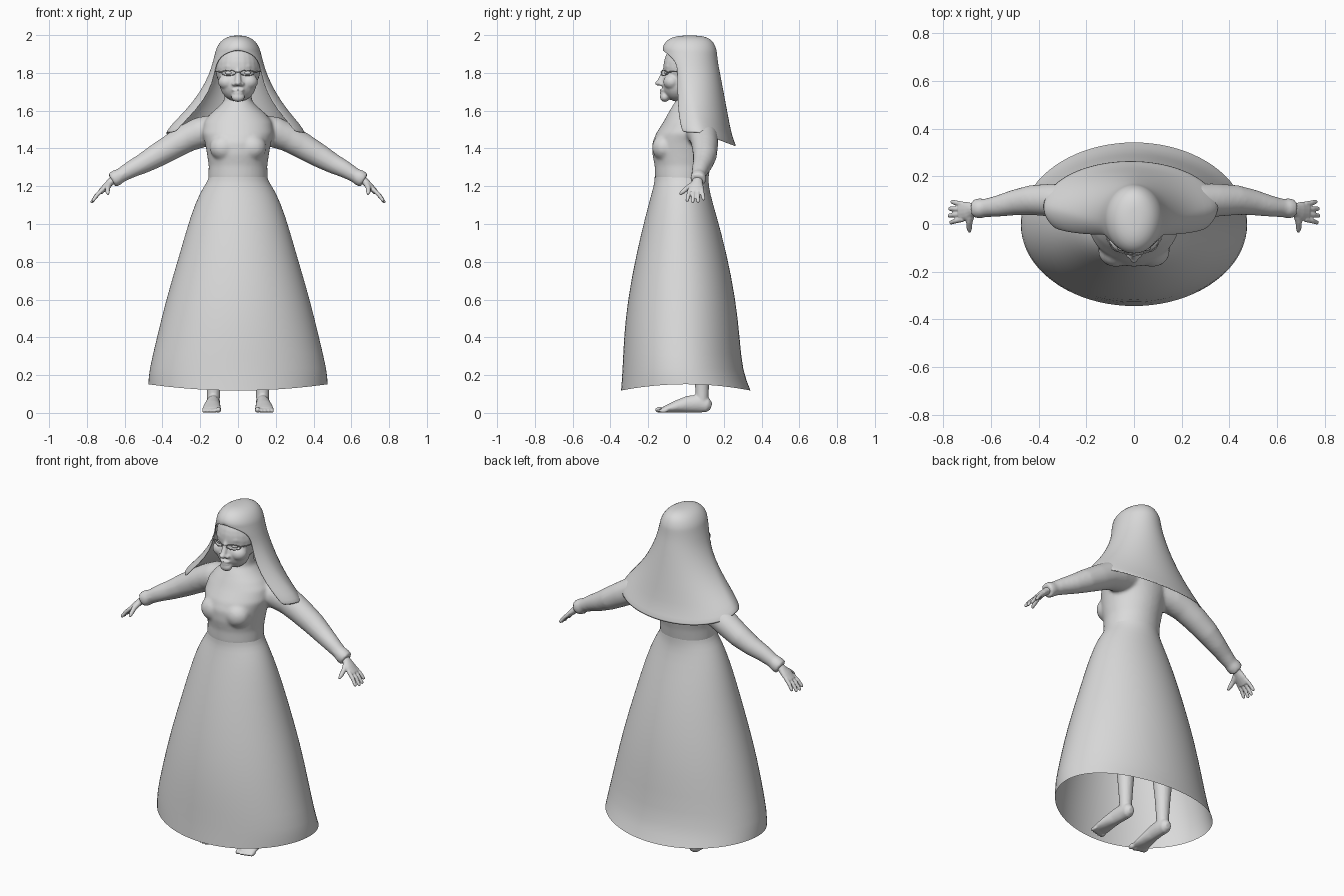
import bpy, bmesh, math
from mathutils import Vector, Matrix

cube = bpy.data.objects.get("Cube")
if cube:
    bpy.data.objects.remove(cube)

clay = bpy.data.materials.new("pale grey")
clay.use_nodes = True
GREY = (0.7, 0.7, 0.7, 1)
clay.diffuse_color = GREY
clay.node_tree.nodes["Principled BSDF"].inputs["Base Color"].default_value = GREY


def skin(bm, rings, closed=True, caps=True):
    """Join successive rings of points with quads."""
    vs = [[bm.verts.new(p) for p in ring] for ring in rings]
    n = len(vs[0])
    for a, b in zip(vs, vs[1:]):
        for i in range(n if closed else n - 1):
            j = (i + 1) % n
            bm.faces.new((a[i], a[j], b[j], b[i]))
    if caps:
        bm.faces.new(vs[0])
        bm.faces.new(vs[-1])


def tube(bm, rows, ref=(0, 1, 0), n=14):
    """Rows are x, y, z, radius along ref, radius across it."""
    pts = [Vector(r[:3]) for r in rows]
    rings = []
    for i, r in enumerate(rows):
        t = (pts[min(i + 1, len(pts) - 1)] - pts[max(i - 1, 0)]).normalized()
        u = Vector(ref)
        u = (u - t * u.dot(t)).normalized()
        v = t.cross(u)
        rings.append([pts[i] + u * r[3] * math.cos(a) + v * r[-1] * math.sin(a)
                      for a in (math.tau * k / n for k in range(n))])
    skin(bm, rings)


def ball(bm, centre, radii):
    m = Matrix.Translation(centre) @ Matrix.Diagonal((*radii, 1))
    bmesh.ops.create_uvsphere(bm, u_segments=24, v_segments=16, radius=1, matrix=m)


def oval(z, rx, yf, yb, n=40, dip=0):
    """Horizontal ring from half width, front y and back y."""
    out = []
    for k in range(n):
        a = math.tau * k / n
        y = (yf + yb) / 2 - (yb - yf) / 2 * math.cos(a)
        out.append((rx * math.sin(a), y, z - dip * math.cos(a) ** 2))
    return out


def finish(name, bm, voxel=0, smooth=0, subsurf=0):
    bmesh.ops.remove_doubles(bm, verts=bm.verts, dist=0.00005)
    bmesh.ops.recalc_face_normals(bm, faces=bm.faces)
    for f in bm.faces:
        f.smooth = True
    me = bpy.data.meshes.new(name)
    bm.to_mesh(me)
    bm.free()
    me.materials.append(clay)
    ob = bpy.data.objects.new(name, me)
    bpy.context.collection.objects.link(ob)
    if voxel:
        m = ob.modifiers.new("blend", 'REMESH')
        m.mode, m.voxel_size, m.use_smooth_shade = 'VOXEL', voxel, True
        s = ob.modifiers.new("soften", 'SMOOTH')
        s.factor, s.iterations = 0.5, smooth
    if subsurf:
        s = ob.modifiers.new("round", 'SUBSURF')
        s.levels = s.render_levels = subsurf
    return ob


# Skirt: open bell with a hem that dips at front and back
bm = bmesh.new()
SKIRT = [(1.25, .155, -.166, .12), (1.22, .165, -.167, .12), (1.17, .2, -.18, .125),
         (1.05, .25, -.213, .16), (.85, .307, -.262, .215), (.6, .382, -.31, .264),
         (.4, .43, -.33, .285), (.22, .474, -.337, .3)]
rings = [oval(*r) for r in SKIRT]
rings.append(oval(.152, .476, -.345, .343, dip=.034))
skin(bm, rings, caps=False)
finish("skirt", bm, subsurf=1)

# Bodice, neck and sleeves blended together
bm = bmesh.new()
BODICE = [(1.2, .155, -.155, .11), (1.25, .157, -.164, .12), (1.31, .155, -.166, .13),
          (1.37, .164, -.178, .145), (1.43, .175, -.178, .155), (1.48, .19, -.158, .16),
          (1.54, .18, -.12, .155), (1.58, .15, -.098, .145), (1.62, .105, -.075, .125),
          (1.65, .075, -.055, .1), (1.74, .066, -.045, .09)]
skin(bm, [oval(*r) for r in BODICE])
SLEEVE = [(.08, .06, 1.505, .08), (.2, .085, 1.485, .082), (.27, .095, 1.455, .075),
          (.34, .1, 1.415, .07), (.43, .1, 1.362, .063), (.5, .09, 1.322, .054),
          (.57, .075, 1.287, .045), (.625, .067, 1.255, .038), (.64, .066, 1.247, .043),
          (.668, .064, 1.23, .041)]
for s in (-1, 1):
    tube(bm, [(s * x, y, z, r) for x, y, z, r in SLEEVE], n=20)
    ball(bm, (s * .075, -.115, 1.405), (.075, .065, .07))
finish("bodice", bm, voxel=.01, smooth=5)

# Hands with four fanned fingers and a thumb
for s, side in ((-1, "right"), (1, "left")):
    bm = bmesh.new()
    PALM = [(.645, .064, 1.245, .026, .022), (.675, .06, 1.222, .028, .02),
            (.7, .054, 1.198, .04, .018), (.73, .052, 1.168, .04, .014)]
    tube(bm, [(s * r[0], *r[1:]) for r in PALM])
    for k, reach in enumerate((.9, 1, .97, .8)):
        y = .02 + .021 * k
        tip = .006 + .029 * k
        tube(bm, [(s * .715, y, 1.184, .011), (s * (.715 + .035 * reach), (y + tip) / 2, 1.184 - .034 * reach, .0105),
                  (s * (.715 + .058 * reach), tip, 1.184 - .066 * reach, .009),
                  (s * (.715 + .062 * reach), tip, 1.184 - .073 * reach, .005)])
    tube(bm, [(s * .68, .045, 1.215, .016), (s * .69, .01, 1.192, .014),
              (s * .69, -.02, 1.168, .011), (s * .688, -.034, 1.156, .006)], ref=(1, 0, 0))
    finish(side + "_hand", bm, voxel=.004, smooth=3)

# Legs and bare feet
for s, side in ((-1, "right"), (1, "left")):
    bm = bmesh.new()
    tube(bm, [(s * .13, .085, .04, .033), (s * .13, .085, .12, .036), (s * .13, .085, .22, .043),
              (s * .13, .085, .36, .056), (s * .13, .06, .5, .055), (s * .125, .04, .75, .075)])
    tube(bm, [(s * .13, .134, .034, .016, .018), (s * .13, .115, .04, .032, .038),
              (s * .13, .07, .05, .036, .048), (s * .133, .01, .046, .038, .044),
              (s * .137, -.05, .034, .045, .032), (s * .139, -.1, .022, .05, .02),
              (s * .139, -.125, .016, .047, .013)], ref=(1, 0, 0), n=20)
    for k in range(5):
        big = .016 if k == 0 else .0115
        ball(bm, (s * (.103 + .0185 * k + (.004 if k else 0)), -.14 + .005 * k, big), (big * .85, .025, big))
    finish(side + "_leg", bm, voxel=.006, smooth=3)

# Head with modelled face
bm = bmesh.new()
ball(bm, (0, .015, 1.83), (.12, .135, .145))
ball(bm, (0, -.045, 1.742), (.097, .082, .094))
ball(bm, (0, -.112, 1.672), (.036, .026, .026))
tube(bm, [(0, -.108, 1.825, .012), (0, -.124, 1.785, .014), (0, -.138, 1.75, .018),
          (0, -.134, 1.736, .012)], ref=(1, 0, 0))
ball(bm, (0, -.142, 1.746), (.017, .022, .015))
ball(bm, (0, -.121, 1.708), (.033, .018, .009))
ball(bm, (0, -.12, 1.692), (.029, .018, .009))
for s in (-1, 1):
    ball(bm, (s * .02, -.128, 1.741), (.014, .016, .011))
    ball(bm, (s * .055, -.075, 1.752), (.05, .045, .042))
    tube(bm, [(s * .015, -.11, 1.826, .008), (s * .055, -.098, 1.836, .009),
              (s * .09, -.064, 1.824, .007)], ref=(0, 0, 1))
finish("head", bm, voxel=.006, smooth=4)

# Eyes and slim spectacles
for s, side in ((-1, "right"), (1, "left")):
    bm = bmesh.new()
    ball(bm, (s * .048, -.099, 1.8), (.021, .014, .01))
    finish(side + "_eye", bm)
    bm = bmesh.new()
    rim = []
    for k in range(25):
        a = math.tau * k / 24
        x = .05 + .037 * math.cos(a)
        rim.append((s * x, -.13 + 4 * x * x, 1.8 + .014 * math.sin(a), .0025))
    tube(bm, rim, n=6)
    tube(bm, [(s * .087, -.1, 1.805, .003), (s * .112, -.065, 1.807, .003),
              (s * .125, -.02, 1.81, .003)], ref=(0, 0, 1), n=6)
    finish(side + "_spectacle_rim", bm)
bm = bmesh.new()
tube(bm, [(-.014, -.129, 1.803, .0025), (0, -.134, 1.806, .0025), (.014, -.129, 1.803, .0025)],
     ref=(0, 0, 1), n=6)
finish("spectacle_bridge", bm)

# Veil: height, half width, centre y, front depth, back depth, half opening
VEIL = [(1.998, 0, .02, 0, 0, 0), (1.996, .04, .02, .07, .07, 0), (1.98, .08, .02, .115, .112, 0),
        (1.95, .105, .02, .14, .133, 0), (1.922, .118, .02, .148, .142, 0),
        (1.908, .122, .02, .148, .144, .055), (1.885, .127, .02, .146, .146, .092),
        (1.85, .136, .02, .14, .15, .116), (1.8, .15, .02, .12, .16, .125),
        (1.7, .197, .03, .12, .17, .15), (1.6, .272, .05, .16, .175, .22),
        (1.53, .34, .065, .18, .177, .285), (1.485, .37, .07, .18, .198, .32)]
bm = bmesh.new()
rings = []
for z, rx, yc, front, back, gap in VEIL:
    start = math.asin(gap / rx) if rx else 0
    low = min(1, max(0, (1.72 - z) / .235))
    ring = []
    for k in range(37):
        a = start + (math.tau - 2 * start) * k / 36
        c = math.cos(a)
        y = yc - c * (front if c > 0 else back)
        ring.append((rx * math.sin(a) - .014 * low, y, z - .075 * low * max(0, -c)))
    rings.append(ring)
skin(bm, rings, closed=False, caps=False)
veil = finish("veil", bm)
thick = veil.modifiers.new("cloth", 'SOLIDIFY')
thick.thickness, thick.offset = .007, -1
sub = veil.modifiers.new("round", 'SUBSURF')
sub.levels = sub.render_levels = 1
